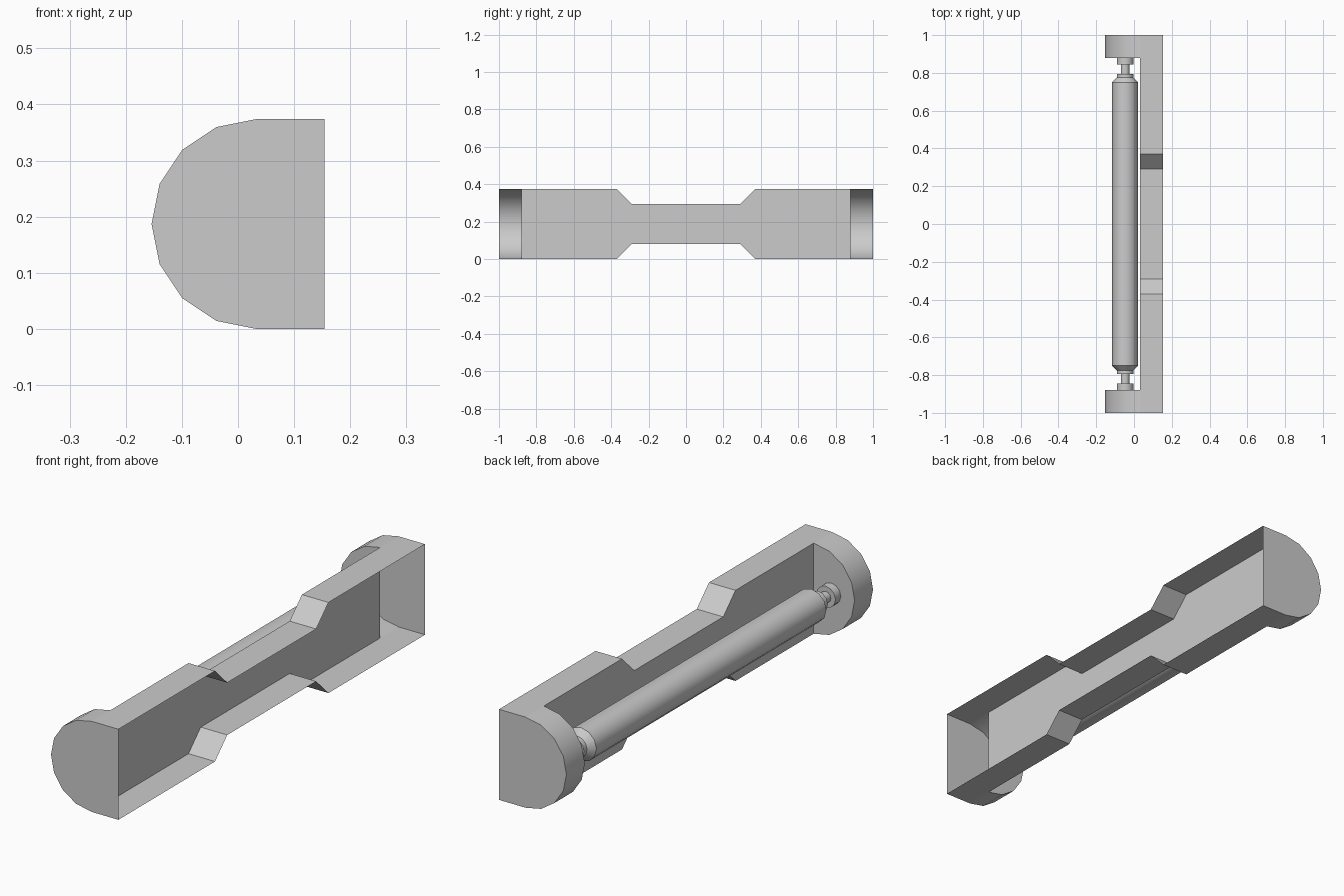
import bpy, bmesh
from math import sin, cos, pi

if "Cube" in bpy.data.objects:
    bpy.data.objects.remove(bpy.data.objects["Cube"])

H = 0.374          # housing height
R = H / 2          # end cap radius
XP, XB = 0.033, 0.154   # panel plane, open back plane
YE, YC = 1.0, 0.88      # outer and inner face of end caps


def finish(name, bm):
    mesh = bpy.data.meshes.new(name)
    bm.to_mesh(mesh)
    bm.free()
    obj = bpy.data.objects.new(name, mesh)
    bpy.context.collection.objects.link(obj)
    return obj


def face(bm, pts, smooth=False):
    f = bm.faces.new([bm.verts.new(p) for p in pts])
    f.smooth = smooth
    return f


# Housing: waisted tray with rounded hollow end caps, open at the back
def housing():
    bm = bmesh.new()
    arc = [(XP - R * sin(i * pi / 8), R + R * cos(i * pi / 8)) for i in range(9)]
    half = [(0.29, 0.295), (0.37, H), (YC, H), (YE, H)]
    top = [(-y, z) for y, z in reversed(half)] + half
    bottom = [(y, H - z) for y, z in top]

    # end caps
    for s in (-1, 1):
        face(bm, [(XB, s * YE, H)] + [(x, s * YE, z) for x, z in arc] + [(XB, s * YE, 0)])
        face(bm, [(x, s * YC, z) for x, z in arc])
        for (x0, z0), (x1, z1) in zip(arc, arc[1:]):
            face(bm, [(x0, s * YC, z0), (x1, s * YC, z1),
                      (x1, s * YE, z1), (x0, s * YE, z0)], True)

    # top and bottom flanges
    for line in (top, bottom):
        for (y0, z0), (y1, z1) in zip(line, line[1:]):
            face(bm, [(XP, y0, z0), (XP, y1, z1), (XB, y1, z1), (XB, y0, z0)])

    # middle panel, plus a temporary back that makes the normals consistent
    face(bm, [(XP, y, z) for y, z in top[1:-1] + bottom[-2:0:-1]])
    back = face(bm, [(XB, y, z) for y, z in top + bottom[::-1]])
    bmesh.ops.remove_doubles(bm, verts=bm.verts, dist=1e-4)
    bmesh.ops.recalc_face_normals(bm, faces=bm.faces)
    back = [f for f in bm.faces if all(abs(v.co.x - XB) < 1e-4 for v in f.verts)]
    bmesh.ops.delete(bm, geom=back, context='FACES_ONLY')
    return finish("housing", bm)


# Turned part along y, smooth around and crisp at each ring
def lathe(name, profile, sides=8, cx=-0.047, cz=R):
    bm = bmesh.new()
    rings = [[bm.verts.new((cx + r * cos(2 * pi * i / sides), y,
                            cz + r * sin(2 * pi * i / sides)))
              for i in range(sides)] for y, r in profile]
    for a, b in zip(rings, rings[1:]):
        for i in range(sides):
            j = (i + 1) % sides
            bm.faces.new((a[i], a[j], b[j], b[i])).smooth = True
    bm.faces.new(rings[0])
    bm.faces.new(rings[-1])
    for ring in rings:
        for i in range(sides):
            bm.edges.get((ring[i - 1], ring[i])).smooth = False
    bmesh.ops.recalc_face_normals(bm, faces=bm.faces)
    return finish(name, bm)


housing()

# Long roller with chamfered ends, necks and mounting collars
end = [(0.75, 0.069), (0.775, 0.044), (0.795, 0.044), (0.795, 0.023),
       (0.845, 0.023), (0.845, 0.044), (YC, 0.044)]
lathe("tube", [(-y, r) for y, r in reversed(end)] + end, sides=12)
